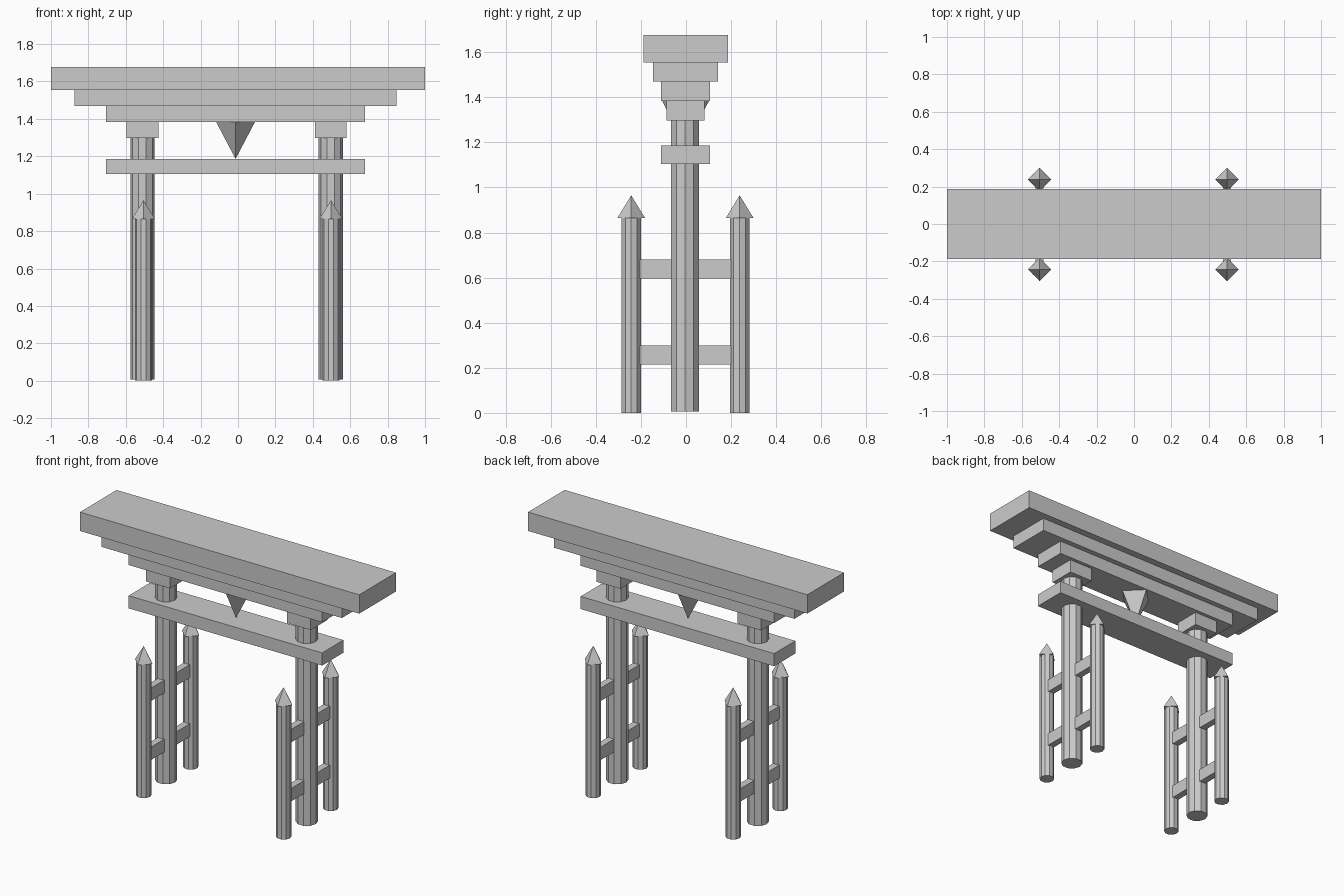
import bpy
from math import pi

if "Cube" in bpy.data.objects:
    bpy.data.objects.remove(bpy.data.objects["Cube"])


def box(name, x, y, z):
    """Box from (min, max) ranges on each axis."""
    bpy.ops.mesh.primitive_cube_add(
        size=1, location=[(a + b) / 2 for a, b in (x, y, z)])
    ob = bpy.context.object
    ob.name = name
    ob.scale = [b - a for a, b in (x, y, z)]
    bpy.ops.object.transform_apply(location=False, rotation=False, scale=True)
    return ob


def cone(name, x, y, z0, z1, r0, r1, sides):
    """Flat-sided post or pyramid with a corner on the x axis."""
    bpy.ops.mesh.primitive_cone_add(
        vertices=sides, radius1=r0, radius2=r1, depth=z1 - z0,
        location=(x, y, (z0 + z1) / 2), rotation=(0, 0, pi / 2))
    ob = bpy.context.object
    ob.name = name
    bpy.ops.object.transform_apply(location=False, rotation=True, scale=False)
    return ob


# Stepped roof
box("roof_top", (-1.0, 1.0), (-0.188, 0.187), (1.555, 1.677))
box("roof_middle", (-0.875, 0.847), (-0.147, 0.141), (1.47, 1.555))
box("roof_lower", (-0.705, 0.68), (-0.111, 0.106), (1.384, 1.47))

# Tie beam and hanging pyramid
box("tie_beam", (-0.705, 0.68), (-0.111, 0.106), (1.104, 1.186))
cone("hanging_pyramid", -0.013, -0.002, 1.186, 1.384, 0, 0.104, 4)

for side, px, sx in (("left", -0.511, -0.505), ("right", 0.496, 0.497)):
    # Main pillar and its capital block
    cone(f"{side}_pillar", px, -0.005, 0.006, 1.3, 0.065, 0.065, 10)
    box(f"{side}_capital", (px - 0.085, px + 0.085), (-0.087, 0.083), (1.298, 1.384))

    # Support posts with pointed caps, joined to the pillar by two rails
    for end, y, rail in (("front", -0.243, (-0.205, -0.06)),
                         ("back", 0.238, (0.052, 0.2))):
        cone(f"{side}_{end}_post", sx, y, 0.0, 0.866, 0.045, 0.045, 10)
        cone(f"{side}_{end}_cap", sx, y, 0.864, 0.965, 0.062, 0, 4)
        for level, z in (("low", 0.215), ("high", 0.597)):
            box(f"{side}_{end}_{level}_rail", (sx - 0.022, sx + 0.022), rail, (z, z + 0.084))
